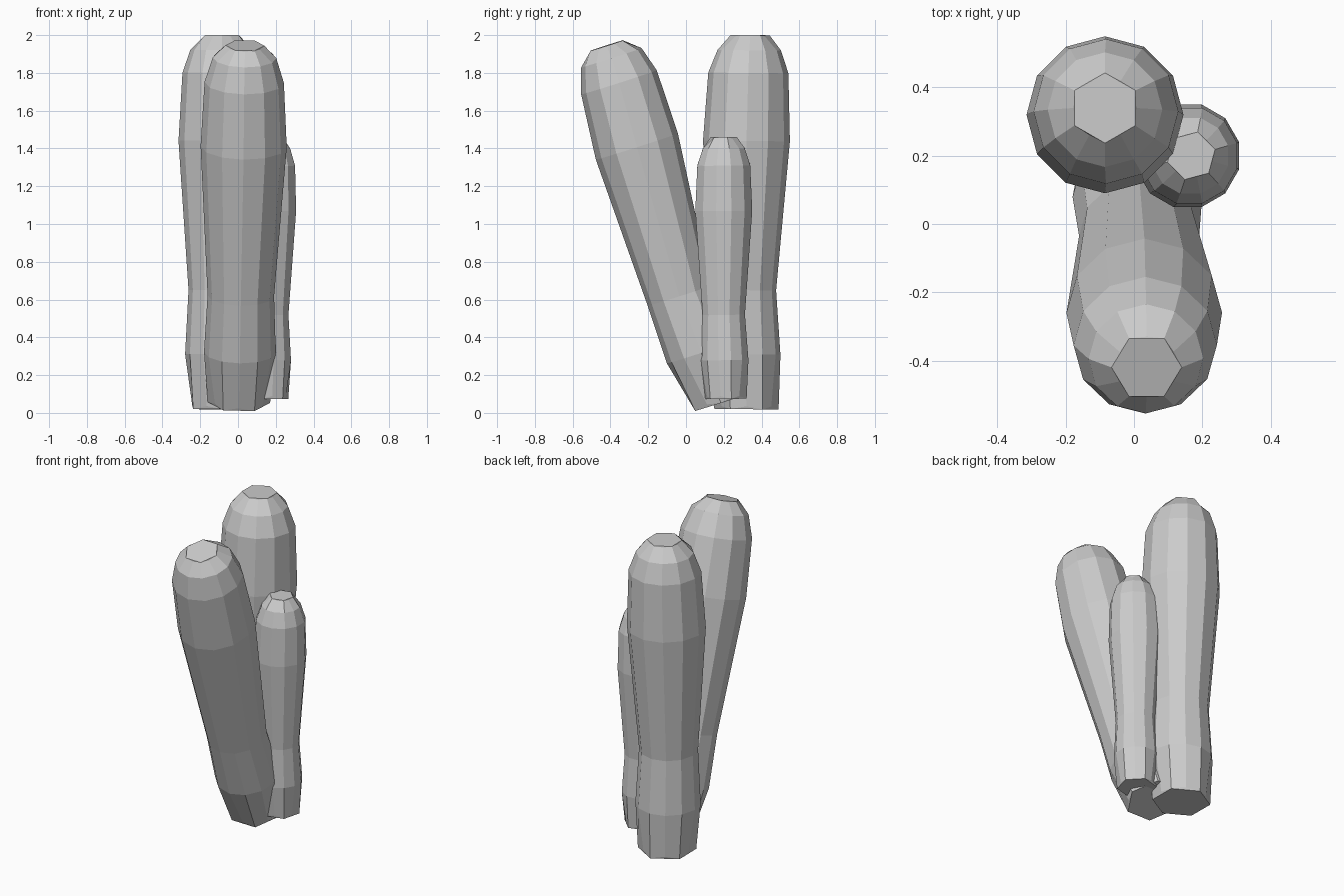
import bpy, bmesh
from math import cos, sin, pi, radians
from mathutils import Vector

if "Cube" in bpy.data.objects:
    bpy.data.objects.remove(bpy.data.objects["Cube"])

SIDES = 12


def column(name, rings, phase):
    """Loft a 12-sided column through rings of (x, y, z, radius); ends are hexagonal."""
    bm = bmesh.new()
    centres = [Vector(r[:3]) for r in rings]
    axis = (centres[-1] - centres[0]).normalized()
    tilt = Vector((0, 0, 1)).rotation_difference(axis)
    loops = []
    for i, (c, ring) in enumerate(zip(centres, rings)):
        end = i in (0, len(rings) - 1)
        lift = 0.015 if i == 0 else -0.008
        loop = []
        for k in range(SIDES):
            a = radians(phase) + 2 * pi * k / SIDES
            odd = end and k % 2
            r = ring[3] * (cos(pi / 6) * 1.03 if odd else 1)
            p = Vector((r * cos(a), r * sin(a), lift if odd else 0))
            loop.append(bm.verts.new(c + tilt @ p))
        loops.append(loop)
    for lo, hi in zip(loops, loops[1:]):
        for k in range(SIDES):
            n = (k + 1) % SIDES
            bm.faces.new((lo[k], lo[n], hi[n], hi[k]))
    # hexagonal end faces with small corner triangles
    for loop, top in ((loops[0], False), (loops[-1], True)):
        polys = [loop[::2]] + [[loop[k], loop[k + 1], loop[(k + 2) % SIDES]]
                               for k in range(0, SIDES, 2)]
        for p in polys:
            bm.faces.new(p if top else p[::-1])
    bmesh.ops.recalc_face_normals(bm, faces=bm.faces)
    mesh = bpy.data.meshes.new(name)
    bm.to_mesh(mesh)
    bm.free()
    obj = bpy.data.objects.new(name, mesh)
    bpy.context.collection.objects.link(obj)
    return obj


# Tall rear column
column("tall_column", [
    (-0.09, 0.32, 0.02, 0.170), (-0.09, 0.31, 0.31, 0.190),
    (-0.09, 0.305, 0.65, 0.172), (-0.085, 0.32, 1.44, 0.230),
    (-0.082, 0.33, 1.80, 0.212), (-0.085, 0.335, 1.92, 0.168),
    (-0.085, 0.34, 2.00, 0.103)], 90)

# Leaning front column
column("leaning_column", [
    (0.005, 0.185, 0.055, 0.165), (0.01, 0.08, 0.32, 0.190),
    (0.015, -0.035, 0.62, 0.176), (0.03, -0.26, 1.41, 0.228),
    (0.033, -0.355, 1.75, 0.210), (0.035, -0.395, 1.88, 0.168),
    (0.037, -0.42, 1.945, 0.103)], 0)

# Short side column
column("short_column", [
    (0.155, 0.21, 0.075, 0.115), (0.155, 0.205, 0.28, 0.130),
    (0.155, 0.20, 0.52, 0.116), (0.157, 0.20, 1.07, 0.156),
    (0.162, 0.20, 1.31, 0.145), (0.165, 0.20, 1.40, 0.115),
    (0.168, 0.20, 1.46, 0.072)], 75)
